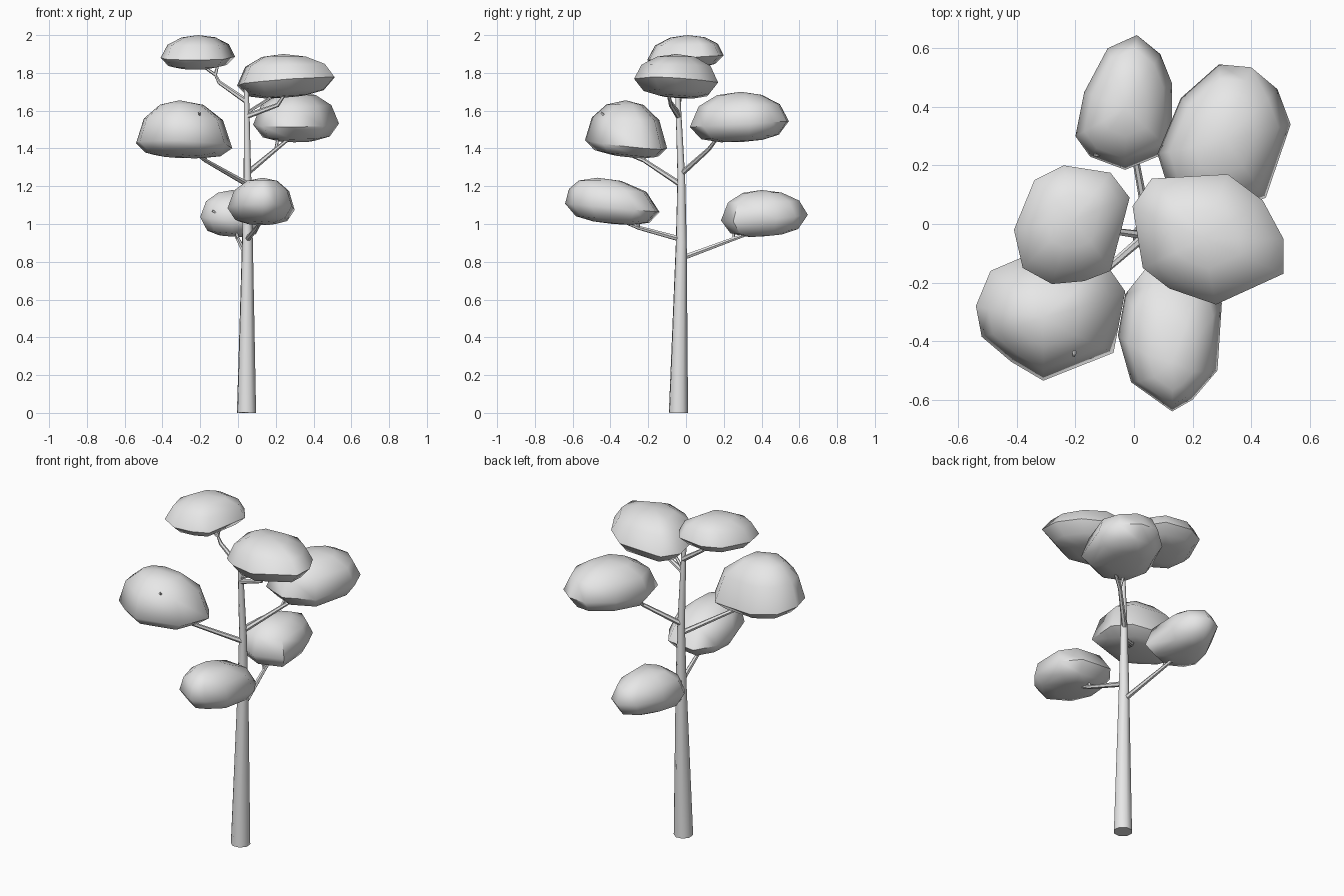
import bpy
import bmesh
import math
from mathutils import Vector

cube = bpy.data.objects.get("Cube")
if cube:
    bpy.data.objects.remove(cube, do_unlink=True)

# Single plain grey for the whole tree
grey = bpy.data.materials.new("plain_grey")
grey.use_nodes = True
grey.diffuse_color = (0.8, 0.8, 0.8, 1)
grey.node_tree.nodes["Principled BSDF"].inputs["Base Color"].default_value = (0.8, 0.8, 0.8, 1)


def finish(name, bm, angle):
    """Turn a bmesh into a named, smooth-shaded object."""
    bmesh.ops.recalc_face_normals(bm, faces=bm.faces)
    mesh = bpy.data.meshes.new(name)
    bm.to_mesh(mesh)
    bm.free()
    mesh.materials.append(grey)
    obj = bpy.data.objects.new(name, mesh)
    bpy.context.collection.objects.link(obj)
    bpy.ops.object.select_all(action='DESELECT')
    obj.select_set(True)
    bpy.context.view_layer.objects.active = obj
    bpy.ops.object.shade_smooth_by_angle(angle=math.radians(angle))
    return obj


def bridge(bm, lower, upper):
    """Join two rings of vertices with quads."""
    n = len(lower)
    for i in range(n):
        j = (i + 1) % n
        bm.faces.new((lower[i], lower[j], upper[j], upper[i]))


def limb(name, path, radii, sides=6):
    """Tapered tube through the points of a path, closed at both ends."""
    bm = bmesh.new()
    pts = [Vector(p) for p in path]
    rings = []
    for k, p in enumerate(pts):
        along = (pts[min(k + 1, len(pts) - 1)] - pts[max(k - 1, 0)]).normalized()
        side = along.cross(Vector((0.3, 1, 0.1))).normalized()
        other = along.cross(side)
        ring = []
        for i in range(sides):
            a = math.tau * i / sides
            ring.append(bm.verts.new(p + radii[k] * (side * math.cos(a) + other * math.sin(a))))
        rings.append(ring)
    for lower, upper in zip(rings, rings[1:]):
        bridge(bm, lower, upper)
    bm.faces.new(rings[0])
    bm.faces.new(rings[-1])
    return finish(name, bm, 50)


def clump(name, outline, heights, peak, tilt):
    """Leaf clump: a plan outline swept into a dome above and a shallow bowl below."""
    floor, rim, top = heights
    n = len(outline)
    centre = Vector((sum(p[0] for p in outline) / n, sum(p[1] for p in outline) / n))
    crown = Vector(peak)
    slope = Vector(tilt)
    bm = bmesh.new()
    rings = []
    # scale of the outline, height share, pull towards the crown
    for scale, share, pull in ((0.42, -0.95, 0), (0.78, -0.72, 0), (1, 0, 0),
                               (0.82, 0.58, 0.3), (0.45, 0.9, 0.8)):
        mid = centre.lerp(crown, pull)
        ring = []
        for p in outline:
            offset = (Vector(p) - centre) * scale
            xy = mid + offset
            z = rim + share * (top - rim if share > 0 else rim - floor)
            z += slope.dot(offset) * (1 - max(share, 0))
            ring.append(bm.verts.new((xy.x, xy.y, z)))
        rings.append(ring)
    for lower, upper in zip(rings, rings[1:]):
        bridge(bm, lower, upper)
    for ring, xy, z in ((rings[0], centre, floor), (rings[-1], crown, top)):
        tip = bm.verts.new((xy.x, xy.y, z))
        for i in range(n):
            bm.faces.new((ring[i], ring[(i + 1) % n], tip))
    return finish(name, bm, 60)


# Trunk
limb("trunk",
     [(0.045, -0.04, 0), (0.05, -0.025, 0.9), (0.05, -0.025, 1.25), (0.045, -0.045, 1.72)],
     (0.053, 0.03, 0.021, 0.013), sides=8)

# Main branches, one for each leaf clump
MAIN = (0.015, 0.011, 0.007)
branches = {
    "low_back_branch": [(0.05, -0.02, 0.82), (0.0, 0.25, 0.92), (-0.03, 0.42, 0.98)],
    "low_front_branch": [(0.05, -0.03, 0.92), (0.1, -0.25, 0.98), (0.13, -0.42, 1.05)],
    "mid_front_branch": [(0.05, -0.03, 1.21), (-0.17, -0.22, 1.335), (-0.26, -0.38, 1.4)],
    "mid_back_branch": [(0.05, -0.02, 1.27), (0.2, 0.12, 1.395), (0.33, 0.2, 1.5)],
    "high_left_branch": [(0.045, -0.04, 1.57), (0.21, -0.08, 1.63), (0.27, -0.1, 1.72)],
    "high_right_branch": [(0.045, -0.04, 1.65), (-0.1, -0.02, 1.75), (-0.12, -0.02, 1.79)],
}
for name, path in branches.items():
    limb(name, path, MAIN)

# Thin twigs forking off into the leaves
twigs = [
    [(0.0, 0.25, 0.92), (-0.02, 0.25, 1.0), (-0.135, 0.235, 1.07)],
    [(0.1, -0.25, 0.98), (0.12, -0.26, 1.04), (0.235, -0.445, 1.19)],
    [(-0.17, -0.22, 1.335), (-0.19, -0.23, 1.4), (-0.205, -0.45, 1.59)],
    [(0.2, 0.12, 1.395), (0.21, 0.16, 1.45), (0.22, 0.18, 1.52)],
    [(0.05, -0.04, 1.59), (0.16, -0.09, 1.66), (0.2, -0.1, 1.72)],
    [(-0.12, -0.02, 1.79), (-0.11, -0.02, 1.83), (-0.1, -0.02, 1.87)],
    [(-0.12, -0.02, 1.79), (-0.17, -0.03, 1.825), (-0.22, -0.03, 1.86)],
]
for i, path in enumerate(twigs):
    limb(f"twig_{i + 1}", path, (0.009, 0.008, 0.006), sides=5)

# Leaf clumps: plan outline, heights (floor, rim, top), crown position, rim tilt
clump("high_right_leaves",
      [(-0.41, -0.02), (-0.34, 0.15), (-0.24, 0.2), (-0.08, 0.175), (-0.015, 0.09),
       (-0.08, -0.16), (-0.17, -0.195), (-0.28, -0.205), (-0.38, -0.15)],
      (1.82, 1.88, 2.0), (-0.21, 0.01), (0, 0.06))
clump("high_left_leaves",
      [(-0.005, 0.06), (0.06, 0.155), (0.32, 0.17), (0.44, 0.08), (0.51, -0.05),
       (0.51, -0.17), (0.28, -0.275), (0.12, -0.22), (0.03, -0.15)],
      (1.67, 1.755, 1.9), (0.24, -0.05), (0.07, -0.05))
clump("mid_back_leaves",
      [(0.08, 0.24), (0.16, 0.43), (0.29, 0.545), (0.4, 0.535), (0.49, 0.46),
       (0.535, 0.34), (0.45, 0.09), (0.28, 0.02), (0.13, 0.08)],
      (1.435, 1.53, 1.7), (0.31, 0.29), (0, 0.06))
clump("mid_front_leaves",
      [(-0.54, -0.28), (-0.49, -0.16), (-0.35, -0.1), (-0.1, -0.13), (-0.03, -0.23),
       (-0.07, -0.44), (-0.31, -0.535), (-0.42, -0.47), (-0.52, -0.385)],
      (1.355, 1.42, 1.655), (-0.31, -0.32), (-0.04, -0.1))
clump("low_front_leaves",
      [(-0.055, -0.38), (-0.03, -0.24), (0.05, -0.14), (0.23, -0.16), (0.3, -0.27),
       (0.285, -0.5), (0.2, -0.6), (0.13, -0.64), (-0.01, -0.54)],
      (1.0, 1.085, 1.245), (0.13, -0.47), (0, -0.09))
clump("low_back_leaves",
      [(-0.2, 0.3), (-0.17, 0.45), (-0.09, 0.6), (0.01, 0.645), (0.09, 0.58),
       (0.13, 0.48), (0.13, 0.25), (-0.03, 0.185), (-0.15, 0.23)],
      (0.935, 1.035, 1.18), (-0.03, 0.4), (-0.06, 0.07))
